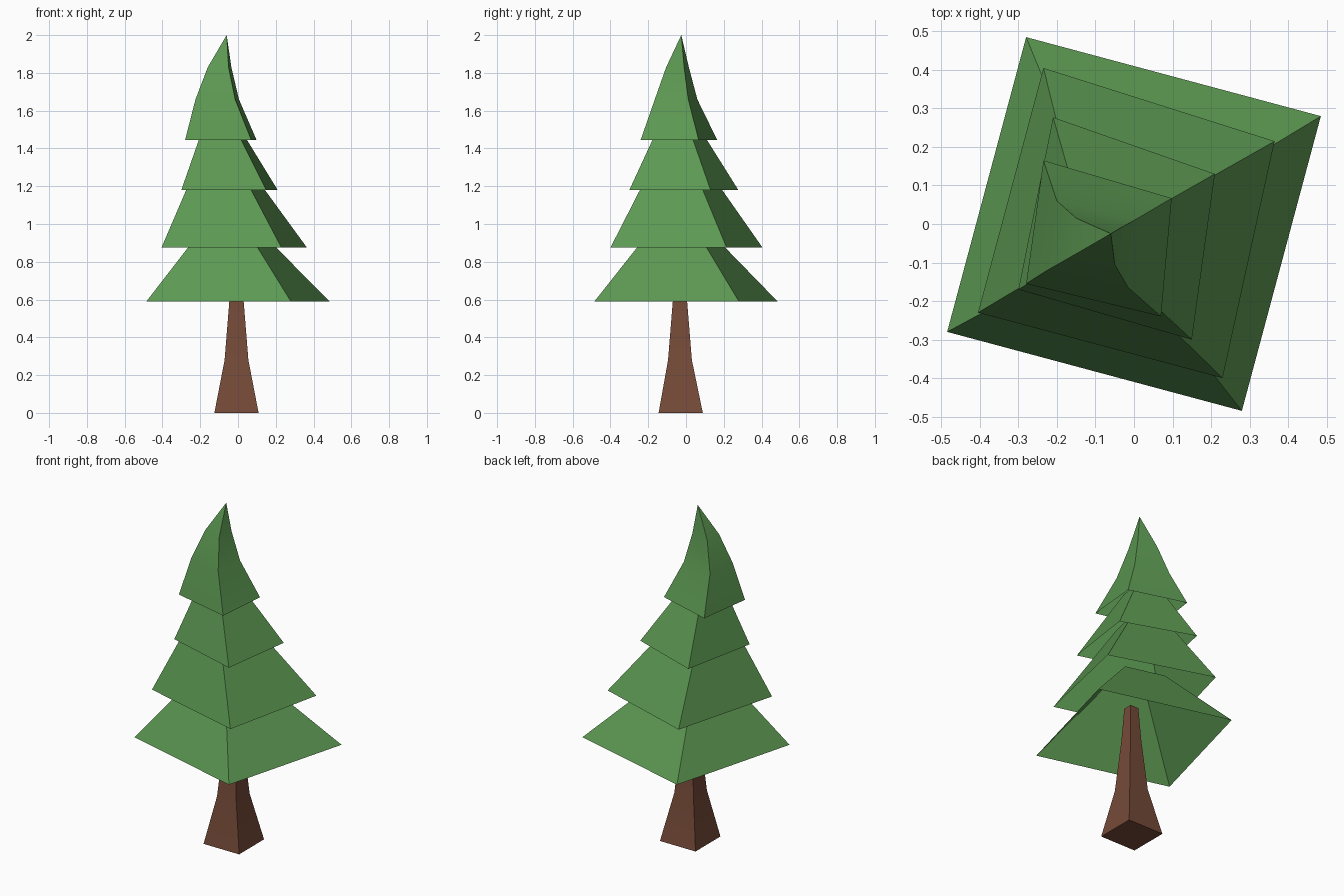
import bpy, bmesh, math
from mathutils import Vector

cube = bpy.data.objects.get("Cube")
if cube:
    bpy.data.objects.remove(cube, do_unlink=True)


def make_material(name, rgb):
    mat = bpy.data.materials.new(name)
    mat.use_nodes = True
    color = (*rgb, 1)
    mat.diffuse_color = color
    mat.node_tree.nodes["Principled BSDF"].inputs["Base Color"].default_value = color
    return mat


def ring(z, *corners):
    return [Vector((x, y, z)) for x, y in corners]


def square(z, half, cx, cy):
    return ring(z, (cx - half, cy + half), (cx + half, cy + half),
                (cx + half, cy - half), (cx - half, cy - half))


def loft(name, rings, mat, apex=None, cap_bottom=False):
    """Skin a stack of four-sided rings, closing the top with a point or a face."""
    bm = bmesh.new()
    loops = [[bm.verts.new(p) for p in r] for r in rings]
    for low, high in zip(loops, loops[1:]):
        for i in range(4):
            j = (i + 1) % 4
            bm.faces.new((low[j], low[i], high[i], high[j]))
    top = loops[-1]
    if apex:
        tip = bm.verts.new(apex)
        for i in range(4):
            bm.faces.new((top[(i + 1) % 4], top[i], tip))
    else:
        bm.faces.new(top[::-1])
    if cap_bottom:
        bm.faces.new(loops[0])
    mesh = bpy.data.meshes.new(name)
    bm.to_mesh(mesh)
    bm.free()
    mesh.materials.append(mat)
    obj = bpy.data.objects.new(name, mesh)
    bpy.context.collection.objects.link(obj)
    bpy.ops.object.select_all(action="DESELECT")
    obj.select_set(True)
    bpy.context.view_layer.objects.active = obj
    bpy.ops.object.shade_smooth_by_angle(angle=math.radians(30))
    return obj


def tier(name, rim, target):
    """Hollow skirt of branches tapering from its rim towards a target point."""
    goal = Vector(target)
    loft(name, [rim, [p.lerp(goal, 0.7) for p in rim]], leaf)


leaf = make_material("leaf_green", (0.107, 0.314, 0.084))
bark = make_material("bark_brown", (0.178, 0.069, 0.040))

# Trunk with a flared foot
loft("trunk", [square(0, 0.117, -0.008, -0.028),
               square(0.28, 0.063, -0.008, -0.032),
               square(0.59, 0.038, -0.008, -0.032),
               square(0.79, 0.027, -0.008, -0.032)], bark, cap_bottom=True)

# Three lower skirts of branches
tier("bottom_branches",
     ring(0.59, (-0.28, 0.485), (0.485, 0.28), (0.28, -0.485), (-0.485, -0.28)),
     (-0.06, -0.05, 1.14))
tier("lower_branches",
     ring(0.875, (-0.235, 0.405), (0.365, 0.215), (0.23, -0.4), (-0.405, -0.23)),
     (-0.12, -0.06, 1.54))
tier("upper_branches",
     ring(1.18, (-0.21, 0.277), (0.21, 0.13), (0.15, -0.3), (-0.3, -0.17)),
     (-0.115, -0.055, 1.71))

# Curved crown ending in a bent tip
loft("crown", [
    ring(1.445, (-0.235, 0.165), (0.098, 0.067), (0.07, -0.24), (-0.28, -0.155)),
    ring(1.66, (-0.2, 0.06), (0.005, 0.012), (-0.015, -0.165), (-0.225, -0.12)),
    ring(1.83, (-0.15, 0.015), (-0.035, -0.01), (-0.05, -0.105), (-0.16, -0.083)),
], leaf, apex=(-0.06, -0.025, 2))
